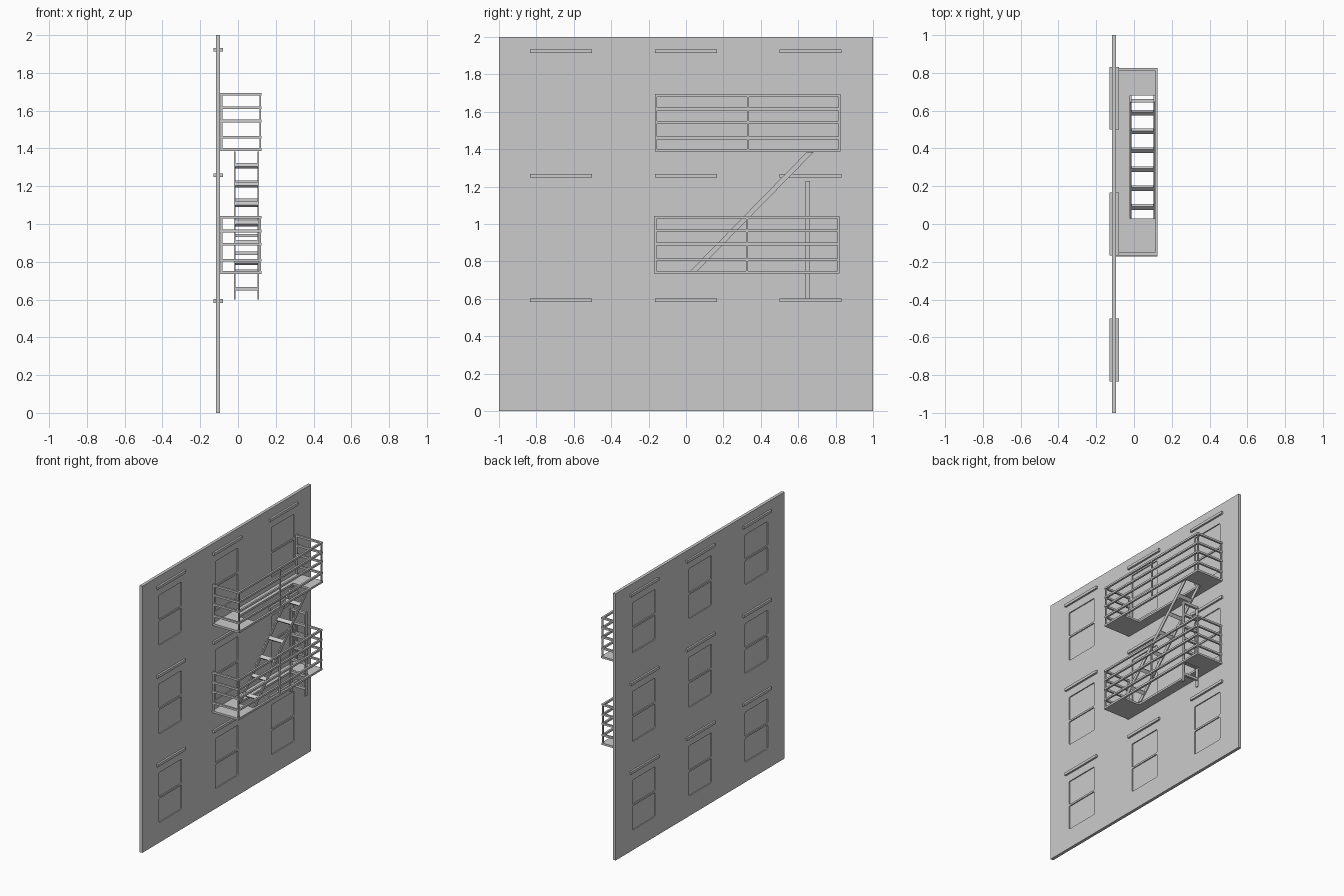
import bpy, bmesh
from math import atan2
from mathutils import Matrix, Vector

if "Cube" in bpy.data.objects:
    bpy.data.objects.remove(bpy.data.objects["Cube"])


def box(bm, x, y, z, angle=0.0):
    """Box from (min, max) pairs, optionally turned about its own x axis."""
    centre = Vector(((x[0] + x[1]) / 2, (y[0] + y[1]) / 2, (z[0] + z[1]) / 2))
    m = (Matrix.Translation(centre) @ Matrix.Rotation(angle, 4, 'X')
         @ Matrix.Diagonal((x[1] - x[0], y[1] - y[0], z[1] - z[0], 1)))
    return bmesh.ops.create_cube(bm, size=1, matrix=m)["verts"]


def around(c, size):
    return (c - size / 2, c + size / 2)


def finish(bm, name):
    bmesh.ops.recalc_face_normals(bm, faces=bm.faces)
    me = bpy.data.meshes.new(name)
    bm.to_mesh(me)
    bm.free()
    ob = bpy.data.objects.new(name, me)
    bpy.context.collection.objects.link(ob)
    return ob


COLUMNS = (-0.668, 0.0, 0.666)
ROWS = (0.0, 0.665, 1.33)
WALL_X = (-0.117, -0.094)

# Wall with sash recesses on both faces
bm = bmesh.new()
box(bm, WALL_X, (-1, 1), (0, 2))
wall = finish(bm, "wall")

bm = bmesh.new()
for face in WALL_X:
    for y in COLUMNS:
        for z in ROWS:
            for low, high in ((0.15, 0.33), (0.343, 0.525)):
                box(bm, around(face, 0.015), around(y, 0.268), (z + low, z + high))
corners = [e for e in bm.edges
           if abs(e.verts[0].co.x - e.verts[1].co.x) > 0.01]
bmesh.ops.bevel(bm, geom=corners, offset=0.008, segments=2, profile=0.5,
                affect='EDGES')
cutter = finish(bm, "sash_cutter")
cutter.hide_render = True
cutter.hide_viewport = True
cut = wall.modifiers.new("sashes", 'BOOLEAN')
cut.operation = 'DIFFERENCE'
cut.solver = 'EXACT'
cut.object = cutter

# Lintels above the windows, passing through the wall
bm = bmesh.new()
for y in COLUMNS:
    for z in ROWS:
        box(bm, (-0.13, -0.08), around(y, 0.333), around(z + 0.593, 0.02))
finish(bm, "lintels")

# Landings with a ladder opening, and their railings
X0, X1 = -0.094, 0.125
T = 0.014
for name, y0, z0 in (("lower", -0.171, 0.735), ("upper", -0.166, 1.387)):
    y1 = y0 + 0.993
    hole_x, hole_y = (-0.02, 0.11), (0.03, 0.68)
    bm = bmesh.new()
    outer = [(X0, y0), (X1, y0), (X1, y1), (X0, y1)]
    inner = [(hole_x[i], hole_y[j]) for i, j in ((0, 0), (1, 0), (1, 1), (0, 1))]
    a = [bm.verts.new((x, y, z0)) for x, y in outer]
    b = [bm.verts.new((x, y, z0)) for x, y in inner]
    for i in range(4):
        j = (i + 1) % 4
        bm.faces.new((a[i], a[j], b[j], b[i]))
    ext = bmesh.ops.extrude_face_region(bm, geom=bm.faces[:])
    top = [g for g in ext["geom"] if isinstance(g, bmesh.types.BMVert)]
    # keep the bottom skin so that the slab is closed
    bmesh.ops.translate(bm, verts=top, vec=(0, 0, 0.015))
    down = [f for f in bm.faces if abs(f.calc_center_median().z - z0) < 1e-5]
    if not down:
        for i in range(4):
            j = (i + 1) % 4
            bm.faces.new((a[i], b[i], b[j], a[j]))
    finish(bm, name + "_landing")

    bm = bmesh.new()
    for h in (0.073, 0.158, 0.228, 0.3):
        z = around(z0 + h, T)
        box(bm, (X1 - T, X1), (y0, y1), z)
        box(bm, (X0, X1 - T), (y0, y0 + T), z)
        box(bm, (X0, X1 - T), (y1 - T, y1), z)
    posts_z = (z0 + 0.002, z0 + 0.304)
    for y in (y0 + 0.007, (y0 + y1) / 2, y1 - 0.007):
        box(bm, around(X1 - 0.007, 0.01), around(y, 0.01), posts_z)
    for y in (y0 + 0.007, y1 - 0.007):
        box(bm, around(X0 + 0.007, 0.01), around(y, 0.01), posts_z)
    finish(bm, name + "_railing")

# Sloping stair between the landings
bm = bmesh.new()
RAILS = ((-0.02, -0.012), (0.102, 0.11))
for x0, x1 in RAILS:
    profile = ((0.024, 0.75), (0.061, 0.75), (0.683, 1.385), (0.646, 1.385))
    f = bm.faces.new([bm.verts.new((x0, y, z)) for y, z in profile])
    f_copy = bm.faces.new([bm.verts.new((x1, y, z)) for y, z in profile][::-1])
    p, q = list(f.verts), list(f_copy.verts)[::-1]
    for i in range(4):
        j = (i + 1) % 4
        bm.faces.new((p[i], q[i], q[j], p[j]))
finish(bm, "stair_stringers")

bm = bmesh.new()
slope = atan2(0.635, 0.622)
for i in range(6):
    y = 0.09 + 0.1 * i
    z = 0.75 + (y - 0.0425) * 0.635 / 0.622
    box(bm, (-0.014, 0.104), around(y, 0.026), around(z, 0.016), slope)
finish(bm, "stair_treads")

# Upright drop ladder through the lower landing
bm = bmesh.new()
for x in RAILS:
    box(bm, x, (0.64, 0.664), (0.6, 1.23))
for i in range(7):
    box(bm, (-0.014, 0.104), (0.643, 0.661), around(0.657 + 0.094 * i, 0.018))
finish(bm, "drop_ladder")
